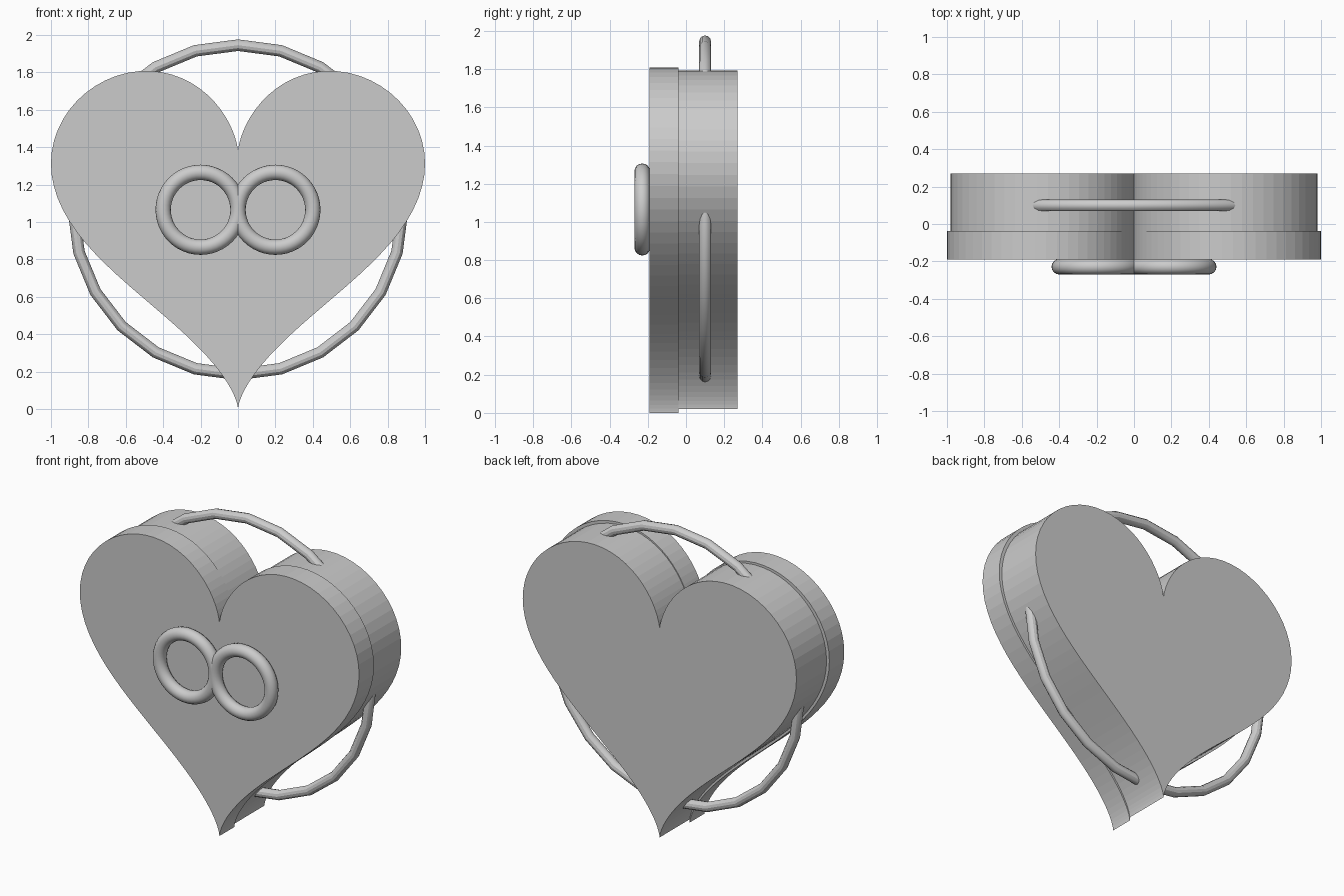
import bpy, bmesh, math

if "Cube" in bpy.data.objects:
    bpy.data.objects.remove(bpy.data.objects["Cube"])

CENTRE_Z = 1.0625  # origin height of the heart curve


def heart_slab(name, scale, y0, y1, n=120):
    """Extrude the classic parametric heart outline along y."""
    bm = bmesh.new()
    ring = []
    for i in range(n):
        t = 2 * math.pi * i / n
        x = math.sin(t) ** 3
        z = (13 * math.cos(t) - 5 * math.cos(2 * t)
             - 2 * math.cos(3 * t) - math.cos(4 * t)) / 16
        ring.append(bm.verts.new((x * scale, y0, z * scale + CENTRE_Z)))
    face = bm.faces.new(ring)
    ext = bmesh.ops.extrude_face_region(bm, geom=[face], use_keep_orig=True)
    verts = [v for v in ext["geom"] if isinstance(v, bmesh.types.BMVert)]
    bmesh.ops.translate(bm, verts=verts, vec=(0, y1 - y0, 0))
    bmesh.ops.recalc_face_normals(bm, faces=bm.faces)
    mesh = bpy.data.meshes.new(name)
    bm.to_mesh(mesh)
    bm.free()
    obj = bpy.data.objects.new(name, mesh)
    bpy.context.collection.objects.link(obj)
    return obj


def ring(name, loc, major, minor, segments, sides):
    """Torus standing upright, facing the front."""
    bpy.ops.mesh.primitive_torus_add(
        location=loc, rotation=(math.pi / 2, 0, 0),
        major_radius=major, minor_radius=minor,
        major_segments=segments, minor_segments=sides)
    obj = bpy.context.object
    obj.name = name
    bpy.ops.object.shade_smooth_by_angle(angle=math.radians(30))
    return obj


# Box lid (front) and slightly smaller box body (back)
heart_slab("heart_lid", 1.0, -0.19, -0.038)
heart_slab("heart_body", 0.98, -0.038, 0.27)

# Pair of linked rings on the lid
for side, x in (("left", -0.2), ("right", 0.2)):
    ring("lid_ring_" + side, (x, -0.229, 1.065), 0.2, 0.041, 48, 16)

# Large hoop passing through the body
ring("carry_hoop", (0, 0.1, 1.065), 0.88, 0.031, 24, 12)
